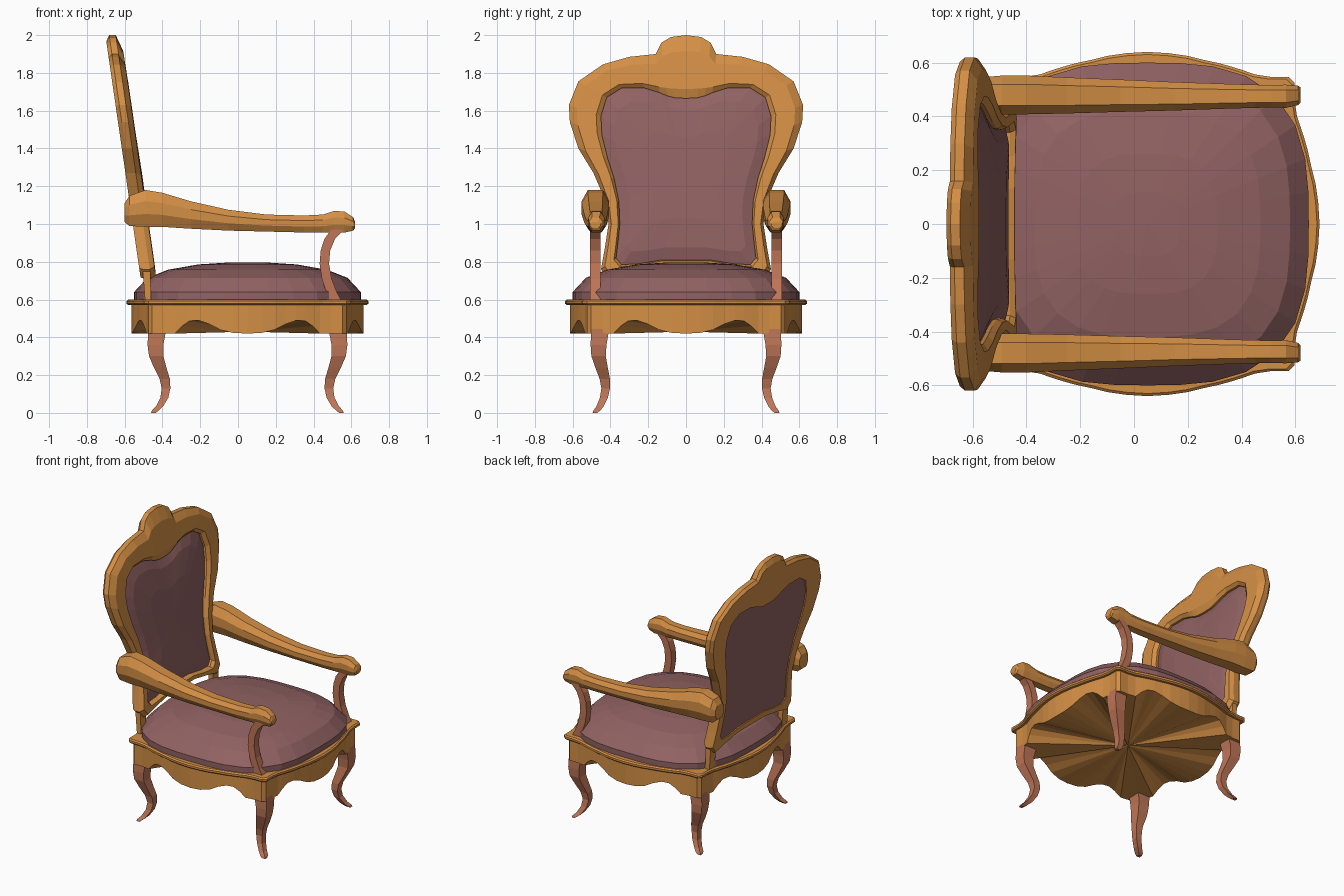
import bpy, bmesh, math

if "Cube" in bpy.data.objects:
    bpy.data.objects.remove(bpy.data.objects["Cube"])


def material(name, rgb):
    m = bpy.data.materials.new(name)
    m.diffuse_color = (*rgb, 1)
    m.use_nodes = True
    m.node_tree.nodes["Principled BSDF"].inputs["Base Color"].default_value = m.diffuse_color
    return m


WOOD = material("golden wood", (0.66, 0.275, 0.06))
COPPER = material("reddish wood", (0.52, 0.18, 0.095))
FABRIC = material("mauve fabric", (0.285, 0.122, 0.124))


def loft(name, rings, mat, close=False, start=None, end=None):
    """Skin closed rings; join last to first, or cap the ends (optionally with a fan point)."""
    bm = bmesh.new()
    vs = [[bm.verts.new(p) for p in r] for r in rings]
    n = len(rings[0])
    for a, b in zip(vs, vs[1:] + (vs[:1] if close else [])):
        for i in range(n):
            j = (i + 1) % n
            bm.faces.new((a[i], a[j], b[j], b[i]))
    if not close:
        for ring, tip in ((vs[0], start), (vs[-1], end)):
            if tip is None:
                bm.faces.new(ring)
            else:
                t = bm.verts.new(tip)
                for i in range(n):
                    bm.faces.new((ring[i], ring[(i + 1) % n], t))
    bmesh.ops.recalc_face_normals(bm, faces=bm.faces)
    me = bpy.data.meshes.new(name)
    bm.to_mesh(me)
    bm.free()
    me.materials.append(mat)
    ob = bpy.data.objects.new(name, me)
    bpy.context.collection.objects.link(ob)
    return ob


CX = 0.05  # centre of the seat

# Seat rail: one eighth of the bowed outline with the scalloped lower edge height
eighth = [(.64, 0, .42), (.635, .08, .424), (.625, .15, .44), (.61, .21, .47),
          (.597, .27, .49), (.583, .32, .487), (.57, .36, .46), (.556, .40, .42),
          (.547, .46, .42), (.547, .525, .42), (.535, .537, .42)]
quarter = eighth + [(v, u, z) for u, v, z in eighth[-1:0:-1]]
outline = []
for k in range(4):
    c, s = [(1, 0), (0, 1), (-1, 0), (0, -1)][k]
    outline += [(u * c - v * s, u * s + v * c, z) for u, v, z in quarter]


def seat_ring(scale, z=None):
    return [(CX + u * scale, v * scale, zz if z is None else z) for u, v, zz in outline]


loft("seat_rail",
     [seat_ring(.96), seat_ring(.96, .57), seat_ring(.985, .57), seat_ring(1, .578),
      seat_ring(1, .592), seat_ring(.985, .60)],
     WOOD, start=(CX, 0, .43), end=(CX, 0, .60))


# Seat cushion: domed rounded square
def cushion_ring(r, z, n=32):
    pts = []
    for i in range(n):
        a = 2 * math.pi * i / n
        c, s = math.cos(a), math.sin(a)
        k = r / (abs(c) ** 3 + abs(s) ** 3) ** (1 / 3)
        pts.append((CX + k * c, k * s, z))
    return pts


loft("seat_cushion",
     [cushion_ring(r, z) for r, z in
      [(.60, .59), (.60, .64), (.53, .715), (.42, .758), (.26, .786), (.12, .795)]],
     FABRIC, end=(CX, 0, .797))

# Back frame: matching half outlines (y, z), outer and inner
outer = [(0, 2), (.08, 1.99), (.13, 1.96), (.16, 1.90), (.30, 1.885), (.44, 1.845),
         (.57, 1.755), (.62, 1.63), (.615, 1.54), (.57, 1.40), (.49, 1.27), (.43, 1.13),
         (.41, 1.0), (.43, .87), (.45, .76), (.41, .71), (.30, .74), (.15, .765), (0, .765)]
inner = [(0, 1.665), (.06, 1.668), (.10, 1.678), (.14, 1.695), (.22, 1.72), (.34, 1.72),
         (.42, 1.67), (.45, 1.57), (.445, 1.47), (.415, 1.35), (.38, 1.24), (.355, 1.12),
         (.35, 1.0), (.36, .90), (.37, .82), (.34, .785), (.25, .79), (.13, .81), (0, .81)]


def mirrored(half):
    return half + [(-y, z) for y, z in half[-2:0:-1]]


outer, inner = mirrored(outer), mirrored(inner)


def lean(y, z, d):
    """Place a point on the raked back, d in front of its rear plane."""
    return (-.515 - .145 * (z - .71) + d, y, z)


def frame_ring(t, d):
    return [lean(a[0] + (b[0] - a[0]) * t, a[1] + (b[1] - a[1]) * t, d)
            for a, b in zip(outer, inner)]


loft("back_frame",
     [frame_ring(t, d) for t, d in
      [(.10, 0), (0, .02), (0, .055), (.25, .082), (.85, .085), (1, .065), (1, 0)]],
     WOOD, close=True)


# Back upholstery: flat behind, gently domed in front
def pad_ring(s, d):
    return [lean(y * s, 1.25 + (z - 1.25) * s, d) for y, z in inner]


loft("back_upholstery",
     [pad_ring(1, .008), pad_ring(1, .05), pad_ring(.85, .072), pad_ring(.5, .085)],
     FABRIC, start=lean(0, 1.25, .008), end=lean(0, 1.25, .088))


def box_ring(x, y, z, hx, hy):
    return [(x - hx, y - hy, z), (x + hx, y - hy, z), (x + hx, y + hy, z), (x - hx, y + hy, z)]


# Arm stations: x, centre y, half width, bottom, top; and an eight-sided section
arm = [(-.60, .475, .05, 1.01, 1.11), (-.575, .48, .065, .99, 1.15),
       (-.49, .48, .072, .985, 1.18), (-.40, .48, .072, .985, 1.165),
       (-.25, .478, .067, .975, 1.12), (-.05, .477, .06, .965, 1.075),
       (.15, .475, .053, .96, 1.05), (.35, .475, .046, .955, 1.045),
       (.45, .475, .043, .955, 1.05), (.51, .475, .042, .955, 1.07),
       (.565, .475, .043, .955, 1.065), (.61, .478, .036, .965, 1.035),
       (.62, .48, .028, .98, 1.01)]
section = [(-.6, 0), (.6, 0), (1, .35), (1, .7), (.55, 1), (-.55, 1), (-1, .7), (-1, .35)]
# Arm support path: x, z, half size
support = [(.525, .58, .03), (.495, .64, .028), (.47, .71, .026), (.457, .79, .025),
           (.463, .86, .025), (.485, .92, .028), (.53, .975, .034)]
# Cabriole leg path: x offset, y offset, z, half size
leg = [(.475, .455, .50, .048), (.48, .457, .42, .046), (.487, .463, .36, .042),
       (.483, .463, .30, .038), (.462, .447, .24, .033), (.438, .43, .18, .027),
       (.431, .425, .13, .023), (.440, .435, .08, .021), (.465, .455, .035, .019),
       (.488, .472, .012, .018), (.498, .482, 0, .012)]

for side, s in (("left", 1), ("right", -1)):
    loft(side + "_arm",
         [[(x, s * (y + a * w), lo + b * (hi - lo)) for a, b in section]
          for x, y, w, lo, hi in arm], WOOD)
    loft(side + "_arm_support",
         [box_ring(x, s * .48, z, h, .027) for x, z, h in support], COPPER)
    # short post joining the back frame to the seat
    loft(side + "_back_post",
         [box_ring(-.475, s * .41, .58, .016, .03), box_ring(-.485, s * .41, .76, .02, .03)], WOOD)
    for end, e in (("front", 1), ("back", -1)):
        loft(f"{end}_{side}_leg",
             [box_ring(CX + e * u, s * v, z, h, h) for u, v, z, h in leg], COPPER)
